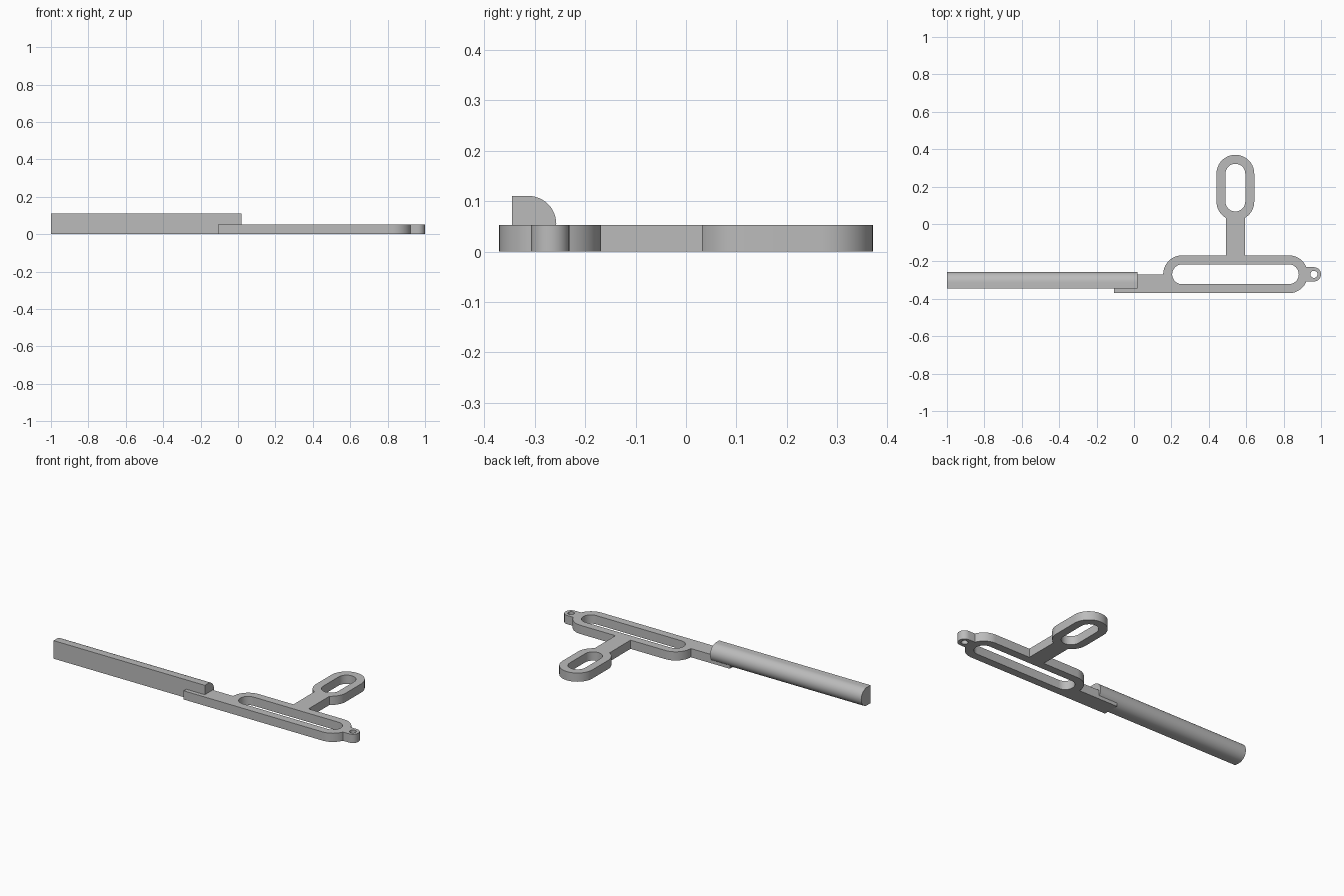
import bpy, bmesh, math

if "Cube" in bpy.data.objects:
    bpy.data.objects.remove(bpy.data.objects["Cube"])

grey = bpy.data.materials.new("plain grey")
grey.diffuse_color = (0.5, 0.5, 0.5, 1)
grey.use_nodes = True
grey.node_tree.nodes["Principled BSDF"].inputs["Base Color"].default_value = grey.diffuse_color

T = 0.053                      # plate thickness
R, r = 0.101, 0.053            # outer and inner slot radii
CY = -0.269                    # long slot centre line
XL, XR = 0.257, 0.828          # long slot arc centres
UX, U0, U1 = 0.542, 0.12, 0.269  # upper ring centre x, lower and upper arc centres
LX, LR = 0.962, 0.038          # lug centre and radius
HS = 0.051                     # half width of the stem


def arc(cx, cy, rad, a0, a1, n=16):
    return [(cx + rad * math.cos(math.radians(a0 + (a1 - a0) * i / n)),
             cy + rad * math.sin(math.radians(a0 + (a1 - a0) * i / n)))
            for i in range(n + 1)]


def finish(obj):
    bm = bmesh.new()
    bm.from_mesh(obj.data)
    bmesh.ops.remove_doubles(bm, verts=bm.verts, dist=1e-5)
    bmesh.ops.recalc_face_normals(bm, faces=bm.faces)
    bm.to_mesh(obj.data)
    bm.free()
    obj.data.materials.clear()
    obj.data.materials.append(grey)
    bpy.ops.object.select_all(action='DESELECT')
    obj.select_set(True)
    bpy.context.view_layer.objects.active = obj
    bpy.ops.object.shade_smooth_by_angle(angle=math.radians(30))


# Slotted plate: one outline with three holes, extruded
a = math.degrees(math.asin(LR / R))
s = math.degrees(math.acos(HS / R))
outline = ([(-0.107, CY - R)]
           + arc(XR, CY, R, -90, -a)
           + arc(LX, CY, LR, -90, 90)
           + arc(XR, CY, R, a, 90)
           + [(UX + HS, CY + R)]
           + arc(UX, U0, R, -s, 0)
           + arc(UX, U1, R, 0, 180, 32)
           + arc(UX, U0, R, 180, 180 + s)
           + [(UX - HS, CY + R)]
           + arc(XL, CY, R, 90, 180)
           + [(-0.107, CY)])
long_slot = arc(XR, CY, r, -90, 90) + arc(XL, CY, r, 90, 270)
ring_slot = arc(UX, U1, r, 0, 180) + arc(UX, U0, r, 180, 360)
lug_hole = arc(LX, CY, 0.019, 0, 360, 24)[:-1]

curve = bpy.data.curves.new("slotted_plate", 'CURVE')
curve.dimensions = '2D'
curve.fill_mode = 'BOTH'
curve.extrude = T / 2
for pts in (outline, long_slot, ring_slot, lug_hole):
    sp = curve.splines.new('POLY')
    sp.points.add(len(pts) - 1)
    for p, (x, y) in zip(sp.points, pts):
        p.co = (x, y, 0, 1)
    sp.use_cyclic_u = True
plate = bpy.data.objects.new("slotted_plate", curve)
bpy.context.collection.objects.link(plate)
plate.location.z = T / 2
plate.select_set(True)
bpy.context.view_layer.objects.active = plate
bpy.ops.object.convert(target='MESH')
plate = bpy.context.view_layer.objects.active
finish(plate)

# Handle bar: D-shaped section with the flat side at the front
H = 0.055
profile = [(-0.345, 0)] + arc(-0.312, H, H, -90, 90, 24) + [(-0.345, 2 * H)]
bm = bmesh.new()
face = bm.faces.new([bm.verts.new((-1, y, z)) for y, z in profile])
ext = bmesh.ops.extrude_face_region(bm, geom=[face])
bmesh.ops.translate(bm, vec=(1.018, 0, 0),
                    verts=[v for v in ext['geom'] if isinstance(v, bmesh.types.BMVert)])
mesh = bpy.data.meshes.new("handle_bar")
bm.to_mesh(mesh)
bm.free()
bar = bpy.data.objects.new("handle_bar", mesh)
bpy.context.collection.objects.link(bar)
finish(bar)
